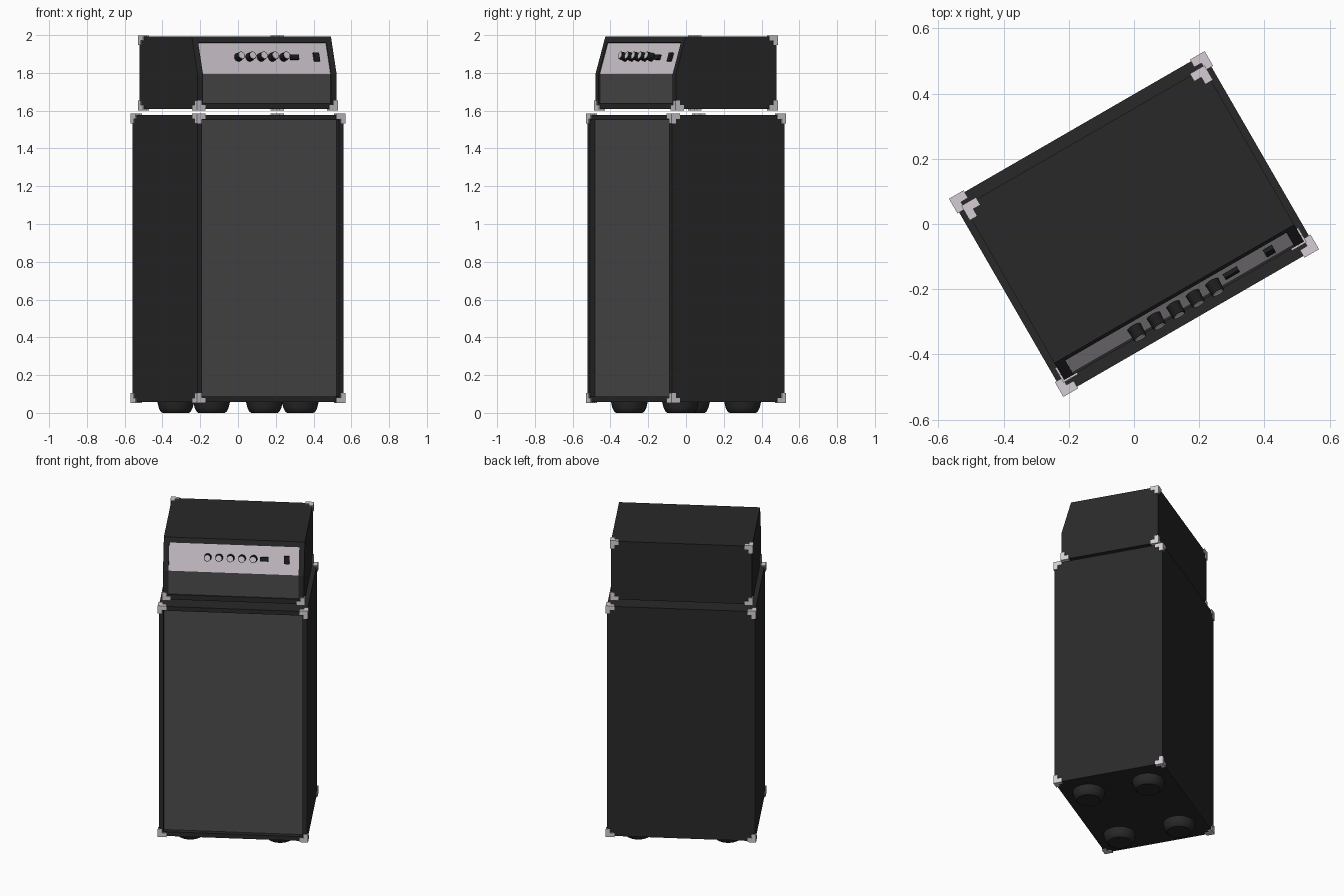
import bpy, bmesh
from math import radians, atan2, pi
from mathutils import Matrix, Vector

if "Cube" in bpy.data.objects:
    bpy.data.objects.remove(bpy.data.objects["Cube"])

TURN = Matrix.Rotation(radians(30), 4, 'Z')   # whole stack is turned on its spot


def material(name, v):
    m = bpy.data.materials.new(name)
    m.diffuse_color = (*v, 1)
    m.use_nodes = True
    m.node_tree.nodes["Principled BSDF"].inputs["Base Color"].default_value = m.diffuse_color
    return m


BLACK = material("black_covering", (0.022, 0.022, 0.022))
CLOTH = material("grille_grey", (0.075, 0.075, 0.075))
LIGHT = material("light_metal", (0.66, 0.61, 0.66))
DARK = material("control_black", (0.012, 0.012, 0.012))


def finish(bm, name, mat, matrix=Matrix(), smooth=False):
    me = bpy.data.meshes.new(name)
    bm.to_mesh(me)
    bm.free()
    ob = bpy.data.objects.new(name, me)
    bpy.context.collection.objects.link(ob)
    me.materials.append(mat)
    ob.matrix_world = TURN @ matrix
    if smooth:
        bpy.ops.object.select_all(action='DESELECT')
        ob.select_set(True)
        bpy.context.view_layer.objects.active = ob
        bpy.ops.object.shade_smooth_by_angle(angle=radians(35))
    return ob


def box(bm, lo, hi):
    lo, hi = Vector(lo), Vector(hi)
    s = hi - lo
    m = Matrix.Translation((lo + hi) / 2) @ Matrix.Diagonal((abs(s.x), abs(s.y), abs(s.z), 1))
    bmesh.ops.create_cube(bm, size=1, matrix=m)


def cabinet(name, profile, width, n_front, rim, depth, fronts):
    """Side profile (y, z) extruded across x; its first n_front edges get a recessed front."""
    bm = bmesh.new()
    n = len(profile)
    left = [bm.verts.new((-width / 2, y, z)) for y, z in profile]
    right = [bm.verts.new((width / 2, y, z)) for y, z in profile]
    sides = [bm.faces.new((left[i], right[i], right[(i + 1) % n], left[(i + 1) % n]))
             for i in range(n)]
    bm.faces.new(left)
    bm.faces.new(right[::-1])
    bmesh.ops.recalc_face_normals(bm, faces=bm.faces)
    front = sides[:n_front]
    bmesh.ops.inset_region(bm, faces=front, thickness=rim, use_even_offset=True)
    bmesh.ops.inset_region(bm, faces=front, thickness=0.0001, depth=-depth, use_even_offset=True)
    # split the recessed faces off as their own parts
    for f, (part, mat) in zip(front, fronts):
        pb = bmesh.new()
        pb.faces.new([pb.verts.new(v.co) for v in f.verts])
        finish(pb, part, mat)
    bmesh.ops.delete(bm, geom=front, context='FACES')
    finish(bm, name, BLACK)


def corner(name, x, y, z, sx, sy, sz, out=0.006, arm=0.052, w=0.027):
    """Three short bars meeting at a box corner; signs point outward."""
    s = Vector((sx, sy, sz))
    p = Vector((x, y, z)) + s * out
    bm = bmesh.new()
    for axis in range(3):
        size = Vector((w, w, w))
        size[axis] = arm
        box(bm, p, p - s * size)
    finish(bm, name, LIGHT)


# Speaker cabinet
CW, CD, C0, C1 = 0.894, 0.69, 0.058, 1.578
cabinet("speaker_cabinet",
        [(-CD / 2, C0), (-CD / 2, C1), (CD / 2, C1), (CD / 2, C0)],
        CW, 1, 0.028, 0.03, [("speaker_grille", CLOTH)])

# Amplifier head with sloped upper front
HW, HD, H0, H1, HB, SET = 0.85, 0.615, 1.608, 1.993, 1.796, 0.06
HF = -HD / 2
cabinet("amp_head",
        [(HF, H0), (HF, HB), (HF + SET, H1), (HD / 2, H1), (HD / 2, H0)],
        HW, 2, 0.033, 0.007, [("head_grille", CLOTH), ("control_panel", LIGHT)])

# Metal corner protectors (none on the sloped top front of the head)
for sx in (-1, 1):
    for sy in (-1, 1):
        for sz in (-1, 1):
            corner("cabinet_corner", sx * CW / 2, sy * CD / 2, C1 if sz > 0 else C0, sx, sy, sz)
            if not (sy < 0 and sz > 0):
                corner("head_corner", sx * HW / 2, sy * HD / 2, H1 if sz > 0 else H0, sx, sy, sz)

# Rubber feet, lathed
for sx in (-1, 1):
    for sy in (-1, 1):
        bm = bmesh.new()
        pts = [(0, 0), (0.07, 0), (0.08, 0.007), (0.09, 0.027), (0.098, 0.06), (0, 0.06)]
        vs = [bm.verts.new((r, 0, z)) for r, z in pts]
        es = [bm.edges.new(e) for e in zip(vs, vs[1:])]
        bmesh.ops.spin(bm, geom=vs + es, axis=(0, 0, 1), cent=(0, 0, 0), steps=32, angle=2 * pi)
        bmesh.ops.remove_doubles(bm, verts=bm.verts, dist=1e-5)
        bmesh.ops.recalc_face_normals(bm, faces=bm.faces)
        finish(bm, "foot", BLACK, Matrix.Translation((sx * 0.271, sy * 0.19, 0)), True)

# Controls, placed in the plane of the sloped panel (z points out of it)
tilt = atan2(SET, H1 - HB)
PANEL = (Matrix.Translation((0, HF + SET * (1.884 - HB) / (H1 - HB), 1.884))
         @ Matrix.Rotation(pi / 2 - tilt, 4, 'X') @ Matrix.Translation((0, 0, -0.008)))


def disc(name, x, r1, r2, z0, z1, mat):
    bm = bmesh.new()
    bmesh.ops.create_cone(bm, cap_ends=True, segments=24, radius1=r1, radius2=r2, depth=z1 - z0)
    finish(bm, name, mat, PANEL @ Matrix.Translation((x, 0, (z0 + z1) / 2)), True)


for i in range(5):
    x = -0.02 + (i - 2) * 0.069
    disc("knob", x, 0.023, 0.021, 0, 0.04, DARK)
    disc("knob_cap", x, 0.018, 0.018, 0.038, 0.042, LIGHT)

for name, x, w, h in (("input_socket", 0.183, 0.05, 0.026), ("power_switch", 0.318, 0.032, 0.048)):
    bm = bmesh.new()
    box(bm, (x - w / 2, -h / 2, 0), (x + w / 2, h / 2, 0.014))
    finish(bm, name, DARK, PANEL)
